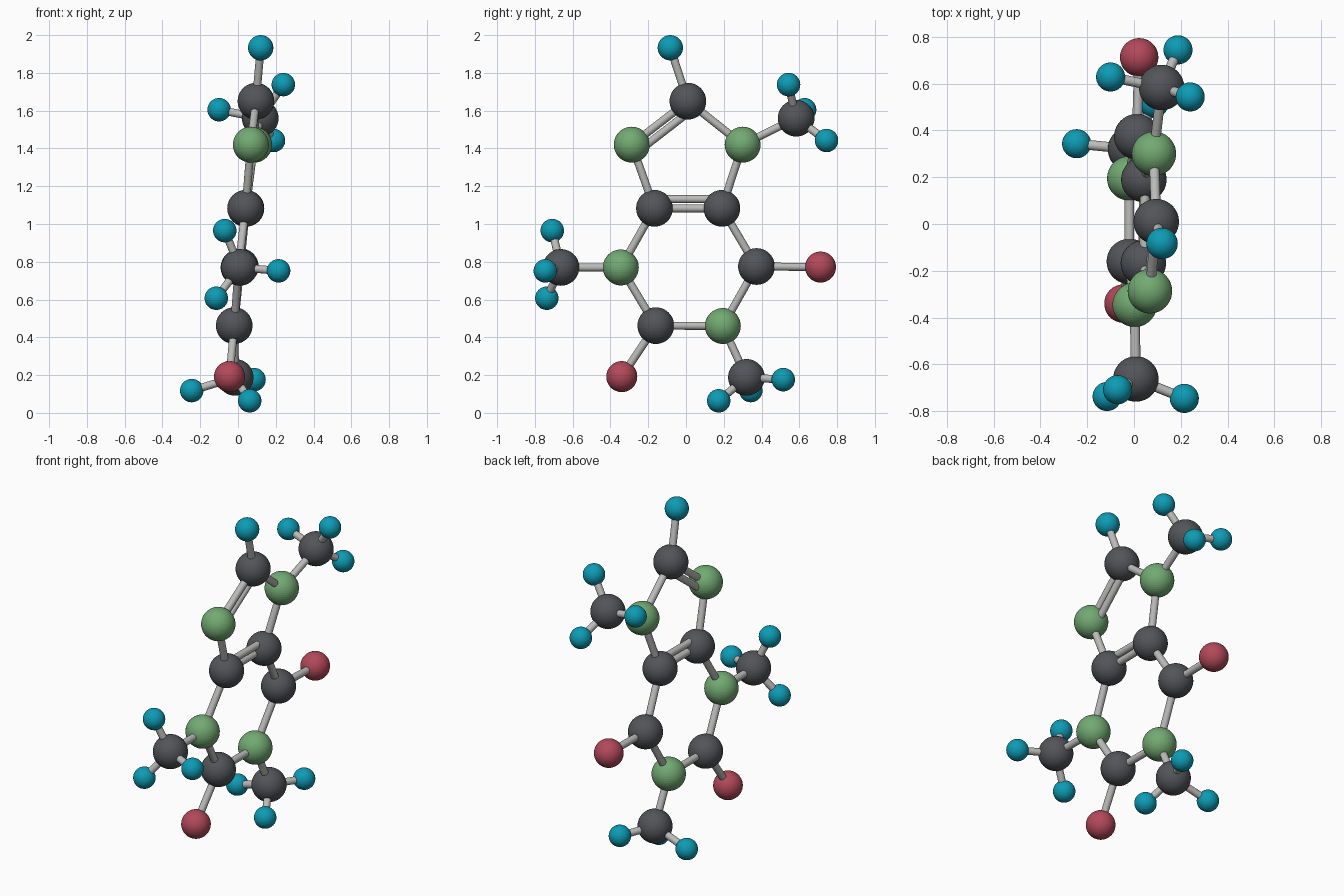
import bpy
from mathutils import Vector

if "Cube" in bpy.data.objects:
    bpy.data.objects.remove(bpy.data.objects["Cube"])


def material(name, rgb):
    m = bpy.data.materials.new(name)
    m.diffuse_color = (*rgb, 1)
    m.use_nodes = True
    m.node_tree.nodes["Principled BSDF"].inputs["Base Color"].default_value = m.diffuse_color
    return m


# Element: name, radius, material
KINDS = {
    "C": ("carbon", 0.097, material("charcoal", (0.085, 0.09, 0.1))),
    "N": ("nitrogen", 0.095, material("green", (0.17, 0.40, 0.17))),
    "O": ("oxygen", 0.082, material("red", (0.45, 0.065, 0.1))),
    "H": ("hydrogen", 0.067, material("teal", (0.004, 0.33, 0.46))),
    "M": ("methyl_hydrogen", 0.062, None),
}
BOND_MAT = material("bond_grey", (0.5, 0.5, 0.49))
BOND_R = 0.021

# Ring atoms and the atoms hanging off them
ATOMS = {
    "C8": (0.095, 0.01, 1.65), "H8": (0.12, -0.083, 1.933),
    "N7": (0.068, -0.287, 1.42), "N9": (0.085, 0.30, 1.42),
    "C4": (0.04, -0.167, 1.083), "C5": (0.042, 0.19, 1.083),
    "N3": (0.003, -0.345, 0.77), "C6": (0.012, 0.373, 0.775),
    "N1": (-0.02, 0.195, 0.46), "C2": (-0.02, -0.16, 0.462),
    "O6": (0.022, 0.712, 0.772), "O2": (-0.045, -0.34, 0.192),
}
BONDS = ["C8 H8", "C8 N7", "C8 N9", "N7 C4", "N9 C5", "C4 C5", "C4 N3",
         "C5 C6", "N3 C2", "C6 N1", "N1 C2", "C6 O6", "C2 O2"]

# Methyl groups: anchor atom -> carbon followed by three hydrogens
METHYLS = {
    "N9": [(0.118, 0.583, 1.56), (-0.1, 0.628, 1.605),
           (0.24, 0.543, 1.738), (0.188, 0.744, 1.442)],
    "N3": [(0.008, -0.662, 0.77), (-0.07, -0.708, 0.965),
           (0.215, -0.745, 0.752), (-0.115, -0.737, 0.607)],
    "N1": [(-0.015, 0.32, 0.188), (-0.245, 0.343, 0.118),
           (0.085, 0.515, 0.176), (0.062, 0.173, 0.064)],
}


def atom(kind, pos):
    label, radius, mat = KINDS[kind]
    bpy.ops.mesh.primitive_uv_sphere_add(segments=48, ring_count=24,
                                         radius=radius, location=pos)
    ob = bpy.context.object
    ob.name = label + "_atom"
    ob.data.materials.append(mat or KINDS["H"][2])


def bond(a, b, shift=Vector(), name="bond"):
    a, b = Vector(a) + shift, Vector(b) + shift
    d = b - a
    bpy.ops.mesh.primitive_cylinder_add(
        vertices=20, radius=BOND_R, depth=d.length, location=(a + b) / 2,
        rotation=d.to_track_quat('Z', 'Y').to_euler())
    ob = bpy.context.object
    ob.name = name
    ob.data.materials.append(BOND_MAT)
    bpy.ops.object.shade_smooth_by_angle()


# Fused rings
for key, pos in ATOMS.items():
    atom(key[0], pos)
for pair in BONDS:
    p, q = pair.split()
    bond(ATOMS[p], ATOMS[q])

# Second bars of the double bonds, offset towards the five-ring centre
five = [Vector(ATOMS[k]) for k in ("C8", "N7", "N9", "C4", "C5")]
centre = sum(five, Vector()) / 5
for p, q in (("C4", "C5"), ("C8", "N7")):
    a, b = Vector(ATOMS[p]), Vector(ATOMS[q])
    inward = centre - (a + b) / 2
    inward -= inward.project(b - a)
    bond(a, b, inward.normalized() * 0.049, "double_bond")

# Methyl groups
for anchor, (carbon, *hydrogens) in METHYLS.items():
    atom("C", carbon)
    bond(ATOMS[anchor], carbon, name="methyl_bond")
    for h in hydrogens:
        atom("M", h)
        bond(carbon, h, name="hydrogen_bond")
